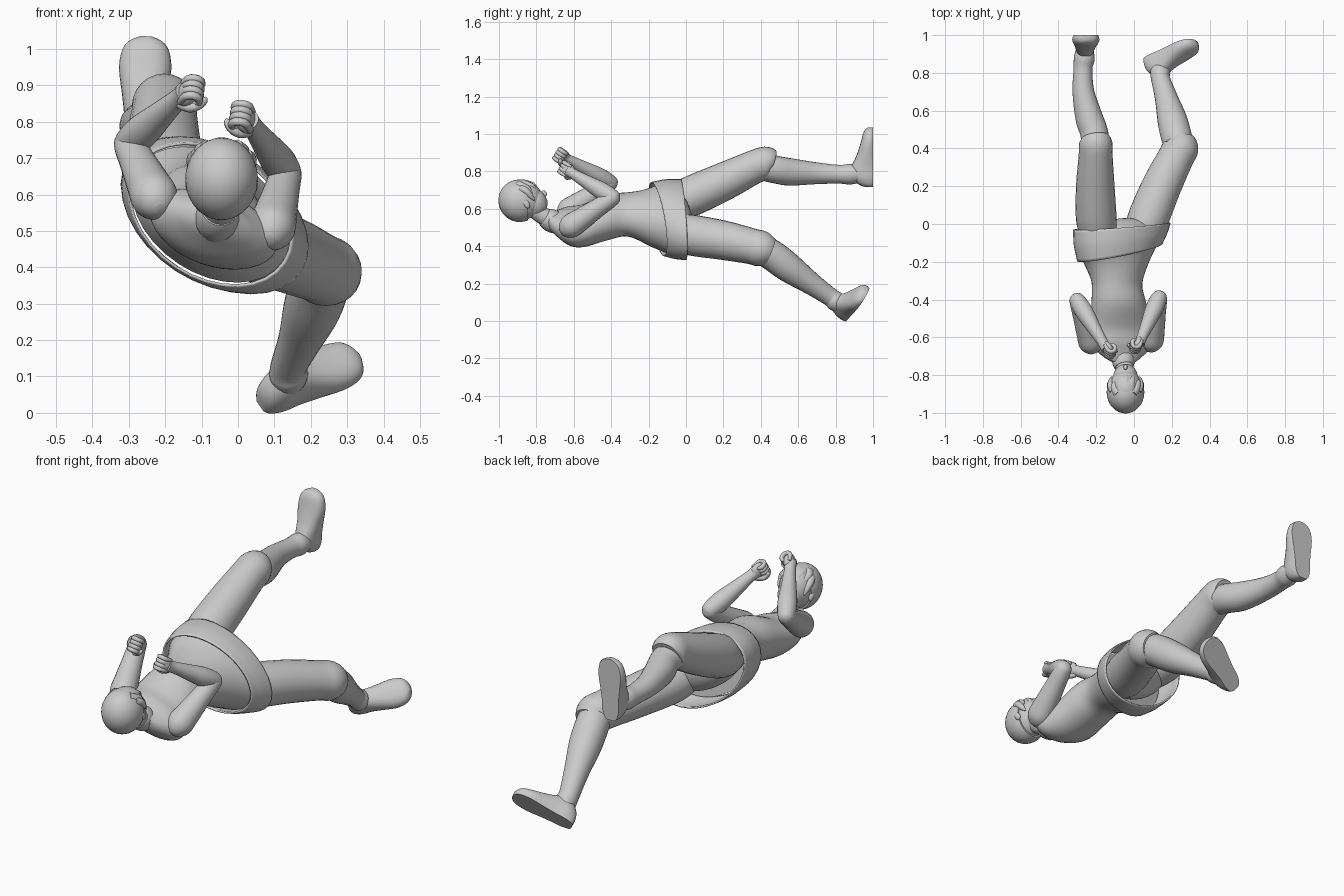
import bpy, bmesh, math
from mathutils import Vector as V, Matrix

if "Cube" in bpy.data.objects:
    bpy.data.objects.remove(bpy.data.objects["Cube"])

SEG = 24


def finish(name, bm, angle=50):
    bmesh.ops.recalc_face_normals(bm, faces=bm.faces)
    me = bpy.data.meshes.new(name)
    bm.to_mesh(me)
    bm.free()
    ob = bpy.data.objects.new(name, me)
    bpy.context.collection.objects.link(ob)
    bpy.ops.object.select_all(action='DESELECT')
    ob.select_set(True)
    bpy.context.view_layer.objects.active = ob
    bpy.ops.object.shade_smooth_by_angle(angle=math.radians(angle))
    return ob


def spline(rows, steps):
    """Catmull-Rom through rows of equal-length number lists."""
    out = []
    n = len(rows)
    for i in range(n - 1):
        p0, p1, p2, p3 = rows[max(i - 1, 0)], rows[i], rows[i + 1], rows[min(i + 2, n - 1)]
        for k in range(steps):
            t = k / steps
            out.append([0.5 * (2 * b + (c - a) * t + (2 * a - 5 * b + 4 * c - d) * t * t
                               + (3 * b - a - 3 * c + d) * t ** 3)
                        for a, b, c, d in zip(p0, p1, p2, p3)])
    return out + [list(rows[-1])]


def skin(name, rings, caps=True, angle=50):
    bm = bmesh.new()
    vs = [[bm.verts.new(p) for p in r] for r in rings]
    n = len(rings[0])
    for a, b in zip(vs, vs[1:]):
        for j in range(n):
            bm.faces.new((a[j], a[(j + 1) % n], b[(j + 1) % n], b[j]))
    if caps:
        bm.faces.new(vs[0])
        bm.faces.new(vs[-1])
    return finish(name, bm, angle)


def limb(name, pts, steps=4, seg=SEG, angle=50):
    """Round tube: pts are (x, y, z, radius)."""
    rows = spline(pts, steps)
    P = [V(r[:3]) for r in rows]
    rings, side = [], None
    for i, r in enumerate(rows):
        t = (P[min(i + 1, len(P) - 1)] - P[max(i - 1, 0)]).normalized()
        side = side or (V((1, 0, 0)) if abs(t.x) < 0.8 else V((0, 0, 1)))
        side = (side - t * side.dot(t)).normalized()
        up = t.cross(side)
        rings.append([P[i] + max(r[3], .001) * (side * math.cos(2 * math.pi * j / seg)
                      + up * math.sin(2 * math.pi * j / seg)) for j in range(seg)])
    return skin(name, rings, True, angle)


def body_rings(secs, steps):
    """Sections (x, y, z, half width, half depth, roll in degrees, skew along y)."""
    rings = []
    for x, y, z, a, b, roll, skew in spline(secs, steps):
        r = math.radians(roll)
        A = V((a * math.cos(r), skew, -a * math.sin(r)))
        B = V((b * math.sin(r), 0, b * math.cos(r)))
        rings.append([V((x, y, z)) + A * math.cos(2 * math.pi * j / 32)
                      + B * math.sin(2 * math.pi * j / 32) for j in range(32)])
    return rings


def ball(name, c, ax, ay, az, keep=None):
    """Ellipsoid with the three half-axis vectors; keep = (point, normal) cuts it."""
    bm = bmesh.new()
    m = Matrix((ax, ay, az)).transposed().to_4x4()
    m.translation = V(c)
    bmesh.ops.create_uvsphere(bm, u_segments=28, v_segments=18, radius=1, matrix=m)
    if keep:
        bmesh.ops.bisect_plane(bm, geom=bm.verts[:] + bm.edges[:] + bm.faces[:],
                               plane_co=keep[0], plane_no=keep[1], clear_inner=True)
        bmesh.ops.holes_fill(bm, edges=[e for e in bm.edges if e.is_boundary])
    return finish(name, bm)


# Torso, rolled more at the hips than at the shoulders
skin("torso", body_rings([
    (-.053, -.735, .54, .055, .045, 16, 0), (-.06, -.70, .525, .11, .058, 17, 0),
    (-.065, -.63, .51, .178, .092, 18, 0), (-.07, -.55, .51, .172, .105, 20, 0),
    (-.08, -.42, .555, .15, .118, 23, 0), (-.09, -.31, .57, .14, .112, 27, 0),
    (-.082, -.20, .55, .185, .142, 31, .03), (-.075, -.12, .545, .236, .162, 33, .04)], 5))

# Open flared hem band around the hips
hem = skin("tunic_hem", body_rings([
    (-.075, -.15, .545, .24, .173, 33, .05), (-.071, -.08, .545, .266, .181, 33, .035),
    (-.064, -.012, .543, .281, .177, 33, .02)], 4), caps=False)
sol = hem.modifiers.new("thickness", 'SOLIDIFY')
sol.thickness = .008
sol.offset = 0

# Pelvis filling the crotch
ball("pelvis", (-.07, -.07, .555), V((.18, .02, -.115)), V((0, .10, 0)), V((.065, 0, .10)))

# Shorts legs
limb("left_shorts_leg", [(-.175, -.10, .61, .085), (-.198, .01, .66, .107), (-.205, .2, .745, .102),
                         (-.203, .36, .822, .09), (-.203, .43, .845, .088), (-.206, .46, .84, .072)], angle=35)
limb("right_shorts_leg", [(.03, -.10, .49, .08), (.068, .01, .463, .108), (.146, .2, .432, .105),
                          (.22, .35, .4, .096), (.246, .405, .385, .096), (.245, .45, .368, .075)], angle=35)

# Lower legs
limb("left_lower_leg", [(-.205, .40, .83, .076), (-.21, .48, .81, .074), (-.237, .56, .797, .073),
                        (-.268, .70, .79, .058), (-.27, .82, .785, .05), (-.263, .88, .785, .055),
                        (-.26, .95, .785, .04)])
limb("right_lower_leg", [(.24, .40, .385, .078), (.225, .46, .352, .082), (.203, .55, .285, .079),
                         (.17, .67, .2, .06), (.14, .77, .13, .05), (.138, .805, .102, .053),
                         (.12, .85, .065, .035)])


# Flat-soled shoes
def shoe(name, heel, d, up):
    d, up, heel = V(d).normalized(), V(up).normalized(), V(heel)
    up = (up - d * up.dot(d)).normalized()
    s = d.cross(up)
    rings = []
    for t, w, h in spline([(0, .02, .04), (.012, .038, .075), (.05, .052, .115), (.10, .054, .12),
                           (.16, .062, .092), (.23, .072, .068), (.28, .064, .055),
                           (.305, .045, .043), (.318, .016, .028)], 3):
        rings.append([heel + d * t + s * w * math.copysign(abs(math.cos(q)) ** .8, math.cos(q))
                      + up * h * max(0, (math.sin(q) + .5) / 1.5)
                      for q in [2 * math.pi * j / SEG for j in range(SEG)]])
    skin(name, rings, True, 45)


shoe("left_shoe", (-.262, 1.0, .717), (.03, 0, 1), (0, -1, 0))
shoe("right_shoe", (.06, .863, .019), (.85, .33, .40), (.2, -.8, .55))

# Arms: shoulder, elbow, wrist
ARMS = {"left": ((-.228, -.63, .59), (-.3, -.405, .74), (-.165, -.628, .862), (1, .1, -.2)),
        "right": ((.092, -.62, .505), (.133, -.39, .66), (.042, -.6, .785), (-1, .1, .1))}
for side, (sh, el, wr, palm) in ARMS.items():
    sh, el, wr = V(sh), V(el), V(wr)
    limb(side + "_upper_arm", [(*sh.lerp(el, t), r) for t, r in
         ((-.21, .016), (-.15, .042), (0, .064), (.25, .06), (.65, .05), (.95, .044), (1.07, .035), (1.13, .012))])
    limb(side + "_forearm", [(*el.lerp(wr, t), r) for t, r in
         ((-.13, .014), (-.08, .034), (.05, .044), (.3, .047), (.65, .037), (1, .028), (1.15, .03))])
    # Fist with four curled fingers and a thumb
    f = (wr - el).normalized()
    n = V(palm)
    n = (n - f * n.dot(f)).normalized()
    s = f.cross(n)
    ball(side + "_palm", wr + f * .044 + n * .006, f * .042, n * .026, s * .038)
    for k in range(4):
        base = wr + s * (k - 1.5) * .0185
        path = [(.03, -.006, .009), (.066, -.009, .0115), (.083, .005, .0115), (.08, .026, .0115),
                (.058, .036, .011), (.042, .026, .009), (.04, .02, .003)]
        limb(f"{side}_finger_{k + 1}", [(*(base + f * p + n * q), r) for p, q, r in path], 2, 10)
    ts = 1 if s.y < 0 else -1
    limb(side + "_thumb", [(*(wr + f * p + n * q + s * ts * w), r) for p, q, w, r in
         ((.01, .005, .02, .014), (.035, .024, .036, .014), (.055, .042, .03, .012),
          (.066, .05, .016, .01), (.07, .052, .008, .003))], 2, 10)

# Neck and collar
limb("neck", [(-.045, -.83, .61, .045), (-.05, -.76, .56, .047), (-.06, -.67, .515, .05)])
limb("collar", [(-.052, -.757, .557, .05), (-.054, -.745, .55, .056), (-.057, -.71, .532, .062),
                (-.06, -.66, .51, .05)], 2)

# Head: chin tucked, looking towards the feet
side = V((1, 0, 0))
look = V((0, .84, .54)).normalized()
crown = V((0, -.54, .84)).normalized()
C = V((-.045, -.88, .645))


def at(s, l, c):
    return C + side * s + look * l + crown * c


ball("skull", at(0, .01, 0), side * .088, look * .103, crown * .108)
ball("face", at(0, .048, -.045), side * .066, look * .072, crown * .08)
ball("nose", at(0, .122, -.035), side * .01, look * .014, crown * .018)
ball("lips", at(0, .108, -.074), side * .02, look * .009, crown * .007)
ball("hair", at(0, -.01, .004), side * .1, look * .112, crown * .114,
     (at(0, .04, .0), (look * -.85 + crown * .52).normalized()))
for sx, nm in ((-1, "left"), (1, "right")):
    ball(nm + "_ear", at(sx * .088, .012, -.03), side * .011, look * .016, crown * .026)
    limb(nm + "_side_lock", [(*at(sx * a, b, c), r) for a, b, c, r in
         ((.066, .03, .055, .02), (.078, .048, .03, .019), (.076, .055, -.01, .014), (.074, .06, -.04, .002))], 3, 10)
# Fringe locks
for k in range(5):
    u = (k - 2) * .027
    dep = .094 - u * u * 11
    limb(f"fringe_lock_{k + 1}", [(*at(u * .7, .03, .08), .024), (*at(u, dep * .72, .056), .024),
         (*at(u * 1.1 + .005, dep, .032), .018), (*at(u * 1.15 + .012, dep + .01, .004), .002)], 3, 10)
